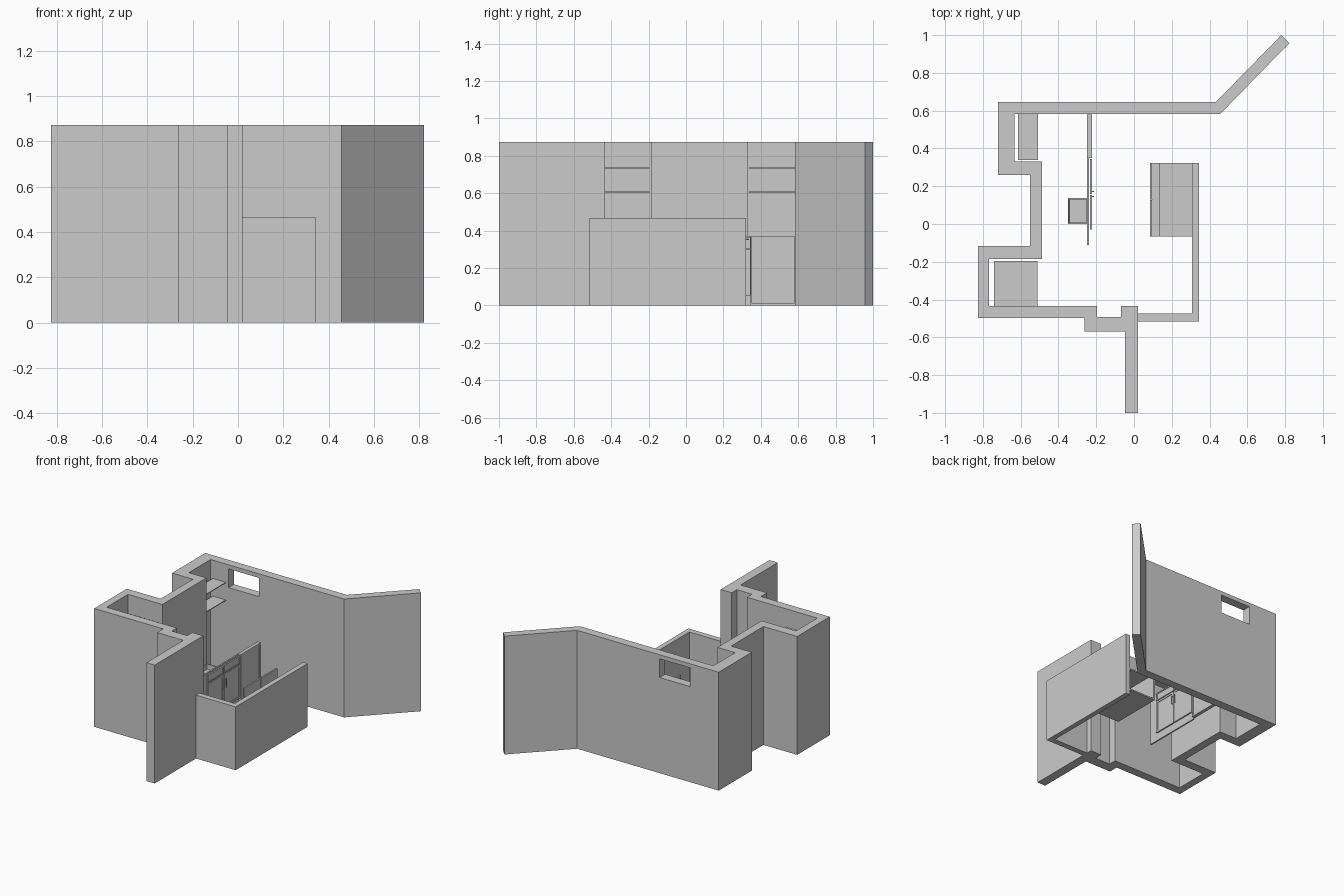
import bpy, bmesh
from mathutils import Vector

if "Cube" in bpy.data.objects:
    bpy.data.objects.remove(bpy.data.objects["Cube"])


def finish(name, bm):
    bmesh.ops.recalc_face_normals(bm, faces=bm.faces)
    mesh = bpy.data.meshes.new(name)
    bm.to_mesh(mesh)
    bm.free()
    ob = bpy.data.objects.new(name, mesh)
    bpy.context.collection.objects.link(ob)
    return ob


def extrude_plan(name, points, height):
    bm = bmesh.new()
    face = bm.faces.new([bm.verts.new((x, y, 0)) for x, y in points])
    new = bmesh.ops.extrude_face_region(bm, geom=[face])["geom"]
    verts = [g for g in new if isinstance(g, bmesh.types.BMVert)]
    bmesh.ops.translate(bm, verts=verts, vec=(0, 0, height))
    return finish(name, bm)


def box(name, xs, ys, zs, recess=None, border=0.015, depth=0.004):
    """Box from ranges; recess is the direction of a face to sink inwards."""
    bm = bmesh.new()
    bmesh.ops.create_cube(bm, size=1)
    for v in bm.verts:
        v.co = [r[0] if c < 0 else r[1] for c, r in zip(v.co, (xs, ys, zs))]
    if recess:
        bm.normal_update()
        face = max(bm.faces, key=lambda f: f.normal.dot(Vector(recess)))
        bmesh.ops.inset_individual(bm, faces=[face], thickness=border)
        bmesh.ops.inset_individual(bm, faces=[face], thickness=0.0005, depth=-depth)
    return finish(name, bm)


# Full-height room walls
walls = extrude_plan("room_walls", [
    (-0.72, 0.647), (0.435, 0.647), (0.78, 1.0), (0.822, 0.957), (0.457, 0.583),
    (-0.632, 0.583), (-0.632, 0.33), (-0.488, 0.33), (-0.488, -0.185),
    (-0.768, -0.185), (-0.768, -0.433), (-0.195, -0.433), (-0.195, -0.492),
    (-0.07, -0.492), (-0.07, -0.433), (0.02, -0.433), (0.02, -1.0),
    (-0.048, -1.0), (-0.048, -0.568), (-0.263, -0.568), (-0.263, -0.497),
    (-0.825, -0.497), (-0.825, -0.117), (-0.55, -0.117), (-0.55, 0.26),
    (-0.72, 0.26)], 0.873)

# Window opening in the back wall
cutter = box("window_cutter", (-0.485, -0.238), (0.5, 0.75), (0.705, 0.843))
cutter.hide_render = True
mod = walls.modifiers.new("window", "BOOLEAN")
mod.operation, mod.solver, mod.object = "DIFFERENCE", "EXACT", cutter
bpy.context.view_layer.objects.active = walls
bpy.ops.object.modifier_apply(modifier=mod.name)
bpy.data.objects.remove(cutter)

# L-shaped half wall
extrude_plan("half_wall", [
    (0.02, -0.517), (0.343, -0.517), (0.343, 0.322), (0.306, 0.322),
    (0.306, -0.475), (0.02, -0.475)], 0.467)

# Alcove shelves
for i, z in enumerate((0.605, 0.735)):
    box(f"back_alcove_shelf_{i}", (-0.615, -0.508), (0.338, 0.583), (z - 0.003, z + 0.003))
    box(f"front_alcove_shelf_{i}", (-0.742, -0.512), (-0.433, -0.195), (z - 0.003, z + 0.003))

# Face frame of the left cabinet
FX = (-0.248, -0.237)
box("frame_side_front", FX, (-0.11, -0.02), (0, 0.37))
box("frame_side_back", FX, (0.325, 0.347), (0, 0.37))
box("frame_middle", FX, (0.142, 0.17), (0.06, 0.355))
for n, z in (("bottom", (0, 0.06)), ("middle", (0.292, 0.31)), ("top", (0.355, 0.37))):
    box(f"frame_rail_{n}", FX, (-0.02, 0.325), z)

# Doors, drawer fronts and pulls
for n, ys, hy in (("front", (-0.03, 0.153), 0.142), ("back", (0.159, 0.345), 0.17)):
    box(f"door_{n}", (-0.232, -0.222), ys, (0.052, 0.298), (1, 0, 0), 0.02)
    box(f"drawer_front_{n}", (-0.232, -0.222), ys, (0.304, 0.362), (1, 0, 0), 0.012)
    box(f"door_pull_{n}", (-0.216, -0.212), (hy, hy + 0.005), (0.2, 0.26))
    for z in (0.2, 0.256):
        box(f"pull_post_{n}", (-0.222, -0.216), (hy, hy + 0.005), (z, z + 0.004))

# Open drawer box behind the front
box("drawer_box", (-0.35, -0.245), (0.0, 0.138), (0.306, 0.352), (0, 0, 1), 0.01, 0.038)

# Appliance front at the end of the run
box("appliance_panel", (-0.248, -0.222), (0.35, 0.58), (0.01, 0.37), (1, 0, 0), 0.018, 0.005)

# Right cabinet: doors, bottom and inner shelf
for n, ys in (("front", (-0.065, 0.128)), ("back", (0.13, 0.322))):
    box(f"right_door_{n}", (0.085, 0.096), ys, (0.04, 0.365), (-1, 0, 0), 0.02)
box("right_cabinet_bottom", (0.096, 0.306), (-0.065, 0.322), (0.04, 0.05))
box("right_cabinet_shelf", (0.135, 0.306), (-0.065, 0.322), (0.2, 0.21))
